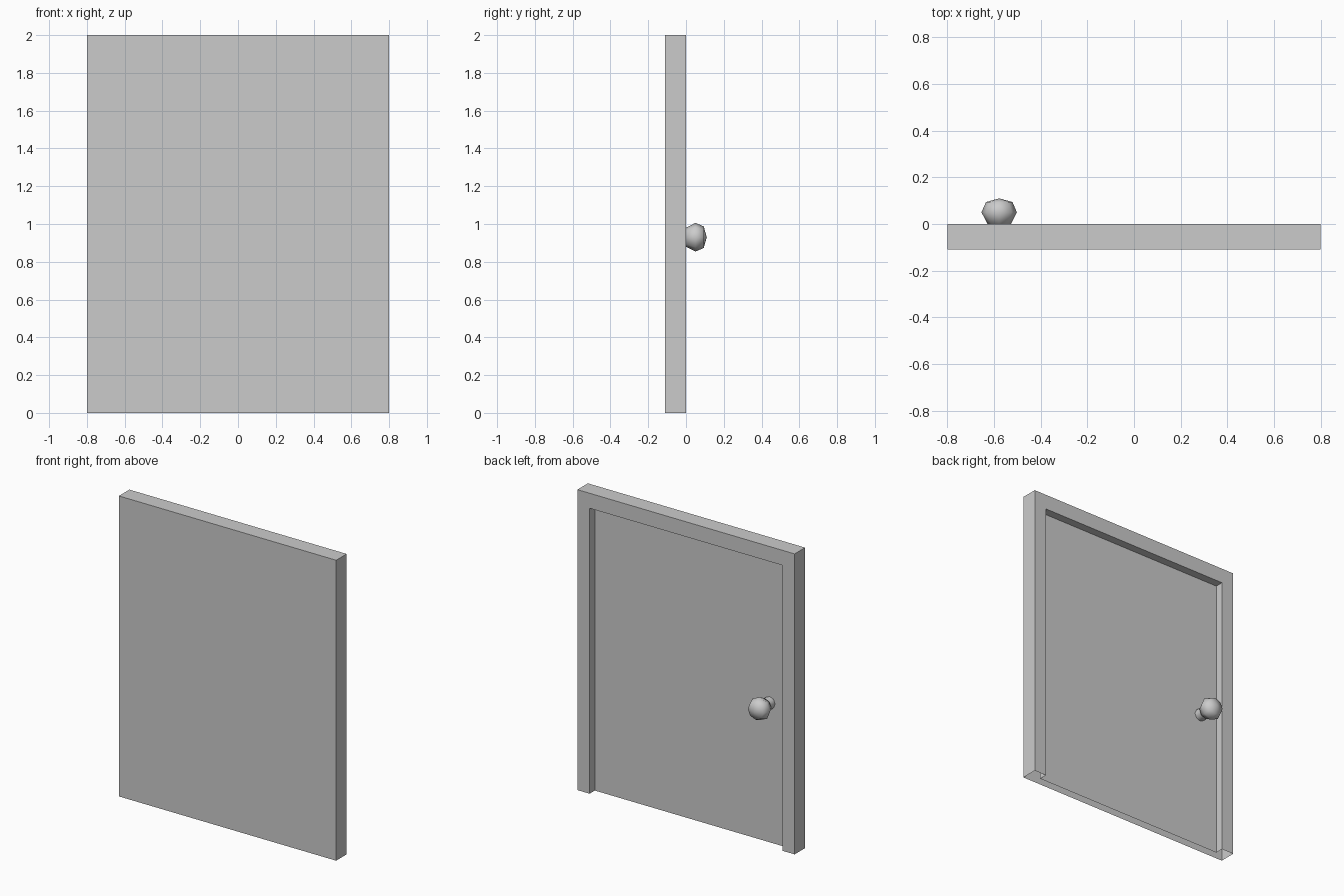
import bpy, bmesh
from math import cos, sin, pi

if "Cube" in bpy.data.objects:
    bpy.data.objects.remove(bpy.data.objects["Cube"])

HALF_W, HEIGHT = 0.80, 2.0          # outer frame
JAMB, HEAD = 0.09, 0.10             # frame member widths
FRONT, RECESS, BACK = -0.11, -0.055, 0.0


def make_object(name, bm):
    bmesh.ops.remove_doubles(bm, verts=bm.verts, dist=1e-5)
    bmesh.ops.recalc_face_normals(bm, faces=bm.faces)
    mesh = bpy.data.meshes.new(name)
    bm.to_mesh(mesh)
    bm.free()
    obj = bpy.data.objects.new(name, mesh)
    bpy.context.collection.objects.link(obj)
    return obj


def arch(half_width, top, y):
    """Four points up, across and down a doorway outline."""
    return [(-half_width, y, 0), (-half_width, y, top),
            (half_width, y, top), (half_width, y, 0)]


# Door shell: front sheet, outer sides, frame face, reveal and recessed panel;
# the underside is left open
bm = bmesh.new()
rows = [[bm.verts.new(p) for p in pts] for pts in (
    arch(HALF_W, HEIGHT, FRONT),
    arch(HALF_W, HEIGHT, BACK),
    arch(HALF_W - JAMB, HEIGHT - HEAD, BACK),
    arch(HALF_W - JAMB, HEIGHT - HEAD, RECESS))]
for a, b in zip(rows, rows[1:]):
    for i in range(3):
        bm.faces.new((a[i], a[i + 1], b[i + 1], b[i]))
bm.faces.new(rows[0])
bm.faces.new(rows[-1])
make_object("door_and_frame", bm)

# Knob and stem: eight-sided turned profile (radius, y)
SIDES, KNOB_X, KNOB_Z = 8, -0.578, 0.93
profile = [(0.04, RECESS), (0.04, -0.003), (0.05, 0.0), (0.076, 0.05), (0.057, 0.094)]
bm = bmesh.new()
rings = [[bm.verts.new((KNOB_X + r * cos(2 * pi * k / SIDES), y,
                        KNOB_Z + r * sin(2 * pi * k / SIDES)))
          for k in range(SIDES)] for r, y in profile]
for a, b in zip(rings, rings[1:]):
    for k in range(SIDES):
        n = (k + 1) % SIDES
        bm.faces.new((a[k], a[n], b[n], b[k]))
tip = bm.verts.new((KNOB_X, 0.11, KNOB_Z))
for k in range(SIDES):
    bm.faces.new((rings[-1][k], rings[-1][(k + 1) % SIDES], tip))
knob = make_object("door_knob", bm)
bpy.context.view_layer.objects.active = knob
knob.select_set(True)
bpy.ops.object.shade_smooth_by_angle(angle=pi / 3)
